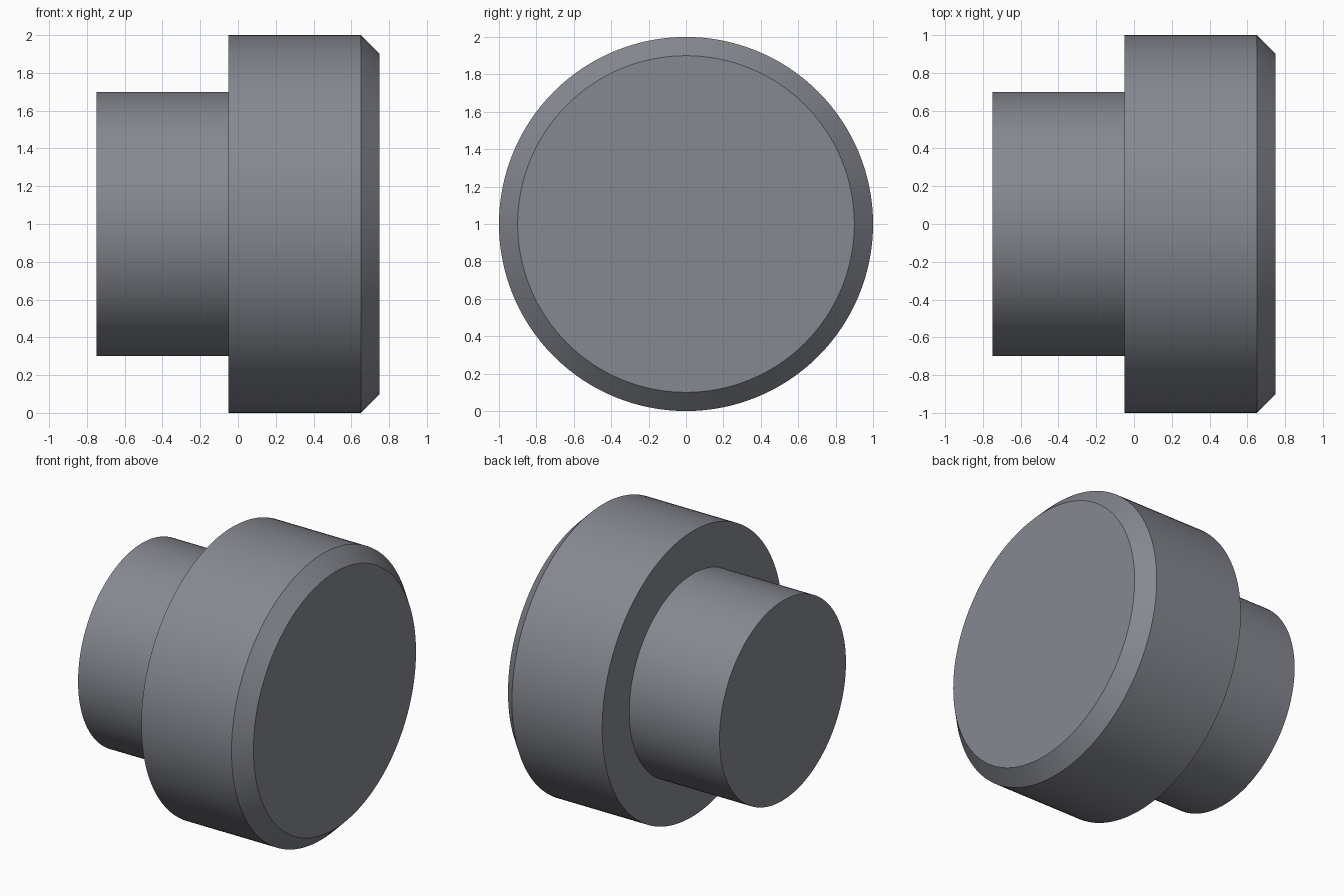
import bpy, bmesh, math

if "Cube" in bpy.data.objects:
    bpy.data.objects.remove(bpy.data.objects["Cube"])

SEGMENTS = 128
CENTRE_Z = 1.0


def turned_part(name, profile, material):
    """Revolve (x, radius) points around the horizontal x axis, with flat end caps."""
    bm = bmesh.new()
    rings = []
    for x, r in profile:
        ring = []
        for i in range(SEGMENTS):
            a = 2 * math.pi * i / SEGMENTS
            ring.append(bm.verts.new((x, r * math.cos(a), r * math.sin(a))))
        rings.append(ring)
    for a, b in zip(rings, rings[1:]):
        for i in range(SEGMENTS):
            j = (i + 1) % SEGMENTS
            bm.faces.new((a[i], a[j], b[j], b[i]))
    bm.faces.new(rings[0])
    bm.faces.new(rings[-1])
    bmesh.ops.recalc_face_normals(bm, faces=bm.faces)

    mesh = bpy.data.meshes.new(name)
    bm.to_mesh(mesh)
    bm.free()
    mesh.materials.append(material)
    obj = bpy.data.objects.new(name, mesh)
    obj.location.z = CENTRE_Z
    bpy.context.collection.objects.link(obj)

    bpy.ops.object.select_all(action='DESELECT')
    obj.select_set(True)
    bpy.context.view_layer.objects.active = obj
    bpy.ops.object.shade_smooth_by_angle(angle=math.radians(30))
    return obj


# Dark bluish grey
dark_grey = bpy.data.materials.new("dark_grey")
dark_grey.diffuse_color = (0.24, 0.25, 0.285, 1.0)
dark_grey.use_nodes = True
dark_grey.node_tree.nodes["Principled BSDF"].inputs["Base Color"].default_value = dark_grey.diffuse_color

# Stepped knob: narrow shank, flat shoulder, wide head with a chamfered front rim
turned_part("stepped_knob", [
    (-0.75, 0.7),
    (-0.05, 0.7),
    (-0.05, 1.0),
    (0.65, 1.0),
    (0.75, 0.9),
], dark_grey)
